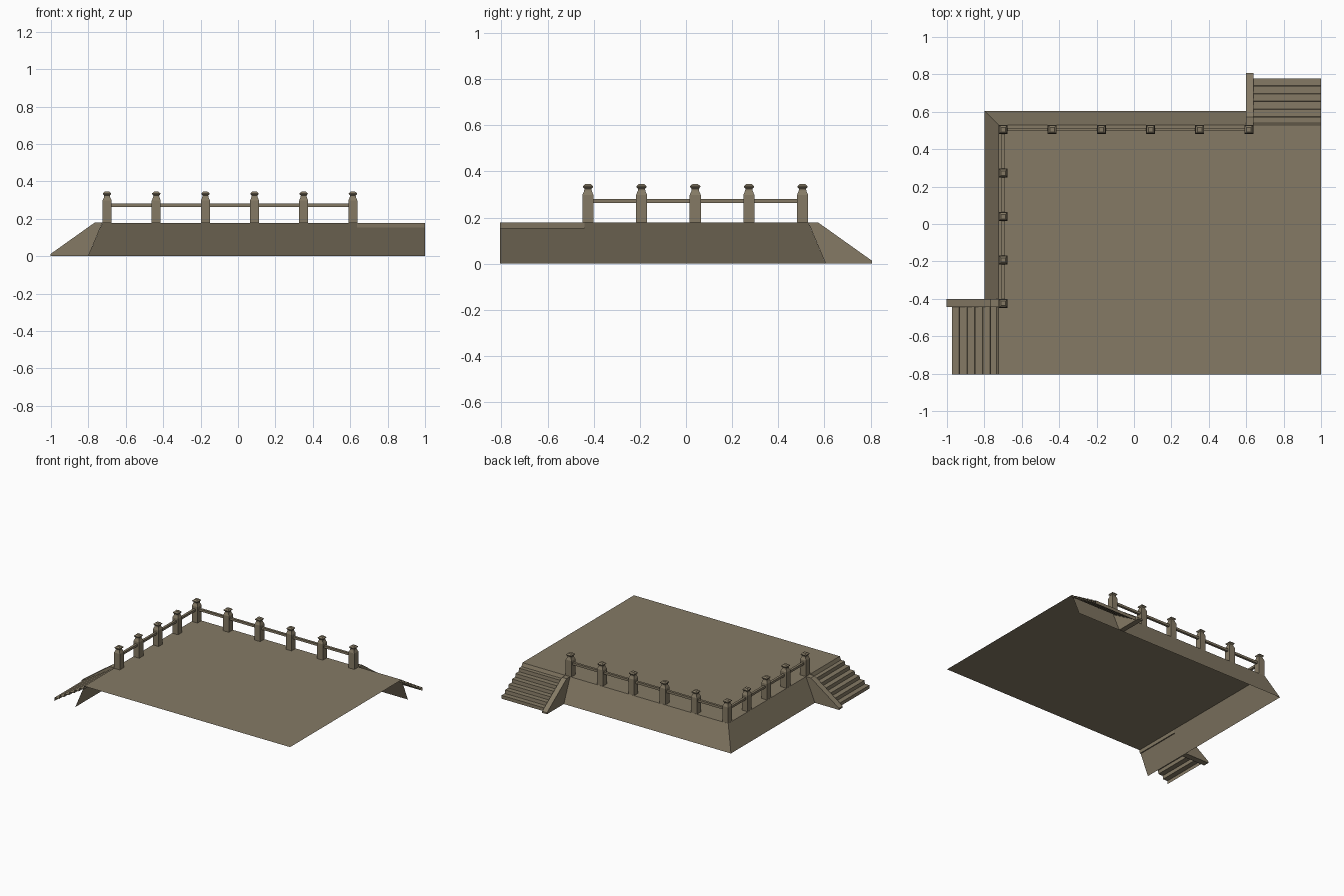
import bpy, bmesh
from mathutils import Vector

if "Cube" in bpy.data.objects:
    bpy.data.objects.remove(bpy.data.objects["Cube"])

stone = bpy.data.materials.new("weathered tan stone")
stone.diffuse_color = (0.235, 0.195, 0.13, 1)
stone.use_nodes = True
stone.node_tree.nodes["Principled BSDF"].inputs["Base Color"].default_value = stone.diffuse_color

TOP = 0.178                       # deck height
LEFT, BACK = -0.725, 0.53         # deck edges
FRONT, RIGHT = -0.805, 1.0        # open cut sides


def make(name, verts, faces, outward=None):
    """Mesh object; open shells are turned to face 'outward', solids recalculated."""
    bm = bmesh.new()
    vs = [bm.verts.new(v) for v in verts]
    for f in faces:
        bm.faces.new([vs[i] for i in f])
    bm.normal_update()
    if outward:
        for f in bm.faces:
            if f.normal.dot(Vector(outward)) < 0:
                f.normal_flip()
    else:
        bmesh.ops.recalc_face_normals(bm, faces=bm.faces)
    me = bpy.data.meshes.new(name)
    bm.to_mesh(me)
    bm.free()
    me.materials.append(stone)
    ob = bpy.data.objects.new(name, me)
    bpy.context.collection.objects.link(ob)
    return ob


def sweep(name, profile, a, b, place, caps=False, outward=None):
    """Extrude a (distance, height) profile from a to b; place maps to xyz."""
    n = len(profile)
    verts = [place(d, s, z) for s in (a, b) for d, z in profile]
    faces = [(i, i + 1, n + i + 1, n + i) for i in range(n - 1)]
    if caps:
        faces += [tuple(range(n)), tuple(range(n, 2 * n))]
    return make(name, verts, faces, outward)


# Platform shell: deck with two battered walls, open at front and right
make("platform",
     [(LEFT, FRONT, TOP), (RIGHT, FRONT, TOP), (RIGHT, BACK, TOP), (LEFT, BACK, TOP),
      (-0.8, FRONT, 0), (-0.8, 0.605, 0), (RIGHT, 0.605, 0)],
     [(0, 1, 2, 3), (0, 3, 5, 4), (3, 2, 6, 5)], outward=(-1, 1, 1))

# Stairs and sloped cheek walls; d = distance out from the deck edge
STEPS, TREAD = 6, 0.0415
steps = [(0, TOP)]
for i in range(STEPS):
    z = TOP * (STEPS - i) / (STEPS + 1)
    steps += [(i * TREAD + 0.003, z), ((i + 1) * TREAD, z)]
steps.append((STEPS * TREAD, 0))
cheek = [(0, TOP + 0.001), (0.042, TOP + 0.001), (0.277, 0.012), (0.277, 0), (0.075, 0)]


def on_left(d, s, z):
    return (LEFT - d, s, z)


def on_back(d, s, z):
    return (s, BACK + d, z)


sweep("left_stairs", steps, FRONT, -0.44, on_left, outward=(-1, 0, 1))
sweep("left_cheek", cheek, -0.445, -0.40, on_left, caps=True)
sweep("back_stairs", steps, 0.635, RIGHT, on_back, outward=(0, 1, 1))
sweep("back_cheek", cheek, 0.60, 0.64, on_back, caps=True)

# Square post profile: (half width, height)
POST = [(0.024, TOP), (0.024, 0.298), (0.017, 0.314), (0.015, 0.324),
        (0.022, 0.332), (0.022, 0.336), (0.012, 0.345)]


def post(x, y):
    verts = [(x + sx * h, y + sy * h, z) for h, z in POST
             for sx, sy in ((-1, -1), (1, -1), (1, 1), (-1, 1))]
    faces = [(4 * r + k, 4 * r + (k + 1) % 4, 4 * r + 4 + (k + 1) % 4, 4 * r + 4 + k)
             for r in range(len(POST) - 1) for k in range(4)]
    last = 4 * (len(POST) - 1)
    make("railing_post", verts, faces + [(0, 1, 2, 3), tuple(range(last, last + 4))])


# Railing posts along the back and left edges, sharing the corner
PX, PY = -0.70, 0.505
for i in range(6):
    post(PX + i * 0.2628, PY)
for i in range(1, 5):
    post(PX, PY - i * 0.2325)


def rail(name, lo, hi):
    bpy.ops.mesh.primitive_cube_add(size=1)
    ob = bpy.context.object
    ob.name = name
    ob.location = (Vector(lo) + Vector(hi)) / 2
    ob.scale = Vector(hi) - Vector(lo)
    ob.data.materials.append(stone)


# Handrails
rail("back_rail", (PX, PY - 0.009, 0.264), (0.614, PY + 0.009, 0.281))
rail("left_rail", (PX - 0.009, -0.425, 0.264), (PX + 0.009, PY, 0.281))
